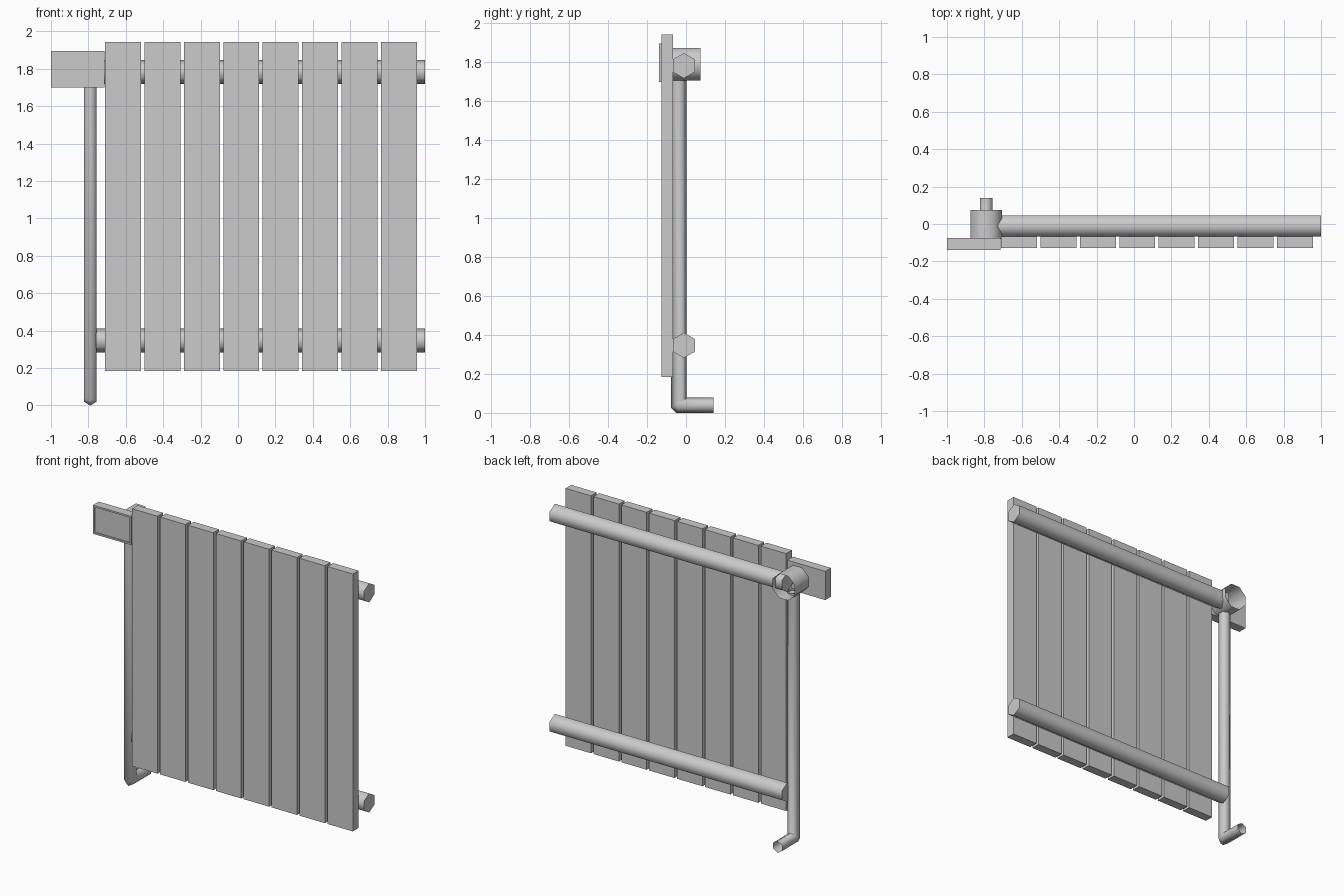
import bpy, bmesh, math
from mathutils import Vector

if "Cube" in bpy.data.objects:
    bpy.data.objects.remove(bpy.data.objects["Cube"])


def finish(name, bm, smooth=False):
    bmesh.ops.recalc_face_normals(bm, faces=bm.faces)
    me = bpy.data.meshes.new(name)
    bm.to_mesh(me)
    bm.free()
    ob = bpy.data.objects.new(name, me)
    bpy.context.collection.objects.link(ob)
    if smooth:
        bpy.context.view_layer.objects.active = ob
        ob.select_set(True)
        bpy.ops.object.shade_smooth_by_angle(angle=math.radians(65))
        ob.select_set(False)
    return ob


def box_bm(lo, hi):
    lo, hi = Vector(lo), Vector(hi)
    bm = bmesh.new()
    bmesh.ops.create_cube(bm, size=1)
    for v in bm.verts:
        v.co = (lo + hi) / 2 + v.co * (hi - lo)
    return bm


def ring(center, u, v, sides, offset=0.0):
    """Points of a ring; u and v are the two half-axis vectors."""
    c, u, v = Vector(center), Vector(u), Vector(v)
    angles = [offset + 2 * math.pi * i / sides for i in range(sides)]
    return [c + u * math.cos(a) + v * math.sin(a) for a in angles]


def loft(name, rings, capped):
    bm = bmesh.new()
    loops = [[bm.verts.new(p) for p in r] for r in rings]
    n = len(loops[0])
    for a, b in zip(loops, loops[1:]):
        for i in range(n):
            j = (i + 1) % n
            bm.faces.new((a[i], a[j], b[j], b[i]))
    if capped:
        bm.faces.new(loops[0])
        bm.faces.new(loops[-1])
    return finish(name, bm, smooth=True)


# Flat vertical heating panels
for i in range(8):
    x = -0.711 + i * 0.2108
    finish(f"panel_{i + 1}", box_bm((x, -0.127, 0.185), (x + 0.192, -0.066, 1.944)))

# Horizontal six-sided header tubes
for name, z in (("lower_header", 0.347), ("upper_header", 1.783)):
    loft(name, [ring((x, -0.011, z), (0, 0, 0.065), (0, 0.065, 0), 6)
                for x in (-0.758, 1.0)], capped=True)

# Supply pipe with a mitred elbow towards the wall, open at both ends
R, PX = 0.039, -0.79
inner_outer = [((0.002, 1.72), (-0.076, 1.72)),
               ((0.002, 0.079), (-0.076, 0.026)),
               ((0.002, 0.079), (-0.051, 0.0)),
               ((0.14, 0.079), (0.14, 0.0))]
rings = []
for (yi, zi), (yo, zo) in inner_outer:
    rings.append(ring((PX, (yi + yo) / 2, (zi + zo) / 2),
                      (0, (yo - yi) / 2, (zo - zi) / 2), (R, 0, 0), 6))
loft("supply_pipe", rings, capped=False)

# Eight-sided valve sleeve, open at the back
loft("valve_sleeve", [ring((PX, y, 1.79), (0.09, 0, 0), (0, 0, 0.09), 8, math.pi / 8)
                      for y in (-0.08, 0.074)], capped=False)

# Control unit with a recessed screen
bm = box_bm((-1.0, -0.138, 1.70), (-0.713, -0.076, 1.896))
bm.normal_update()
front = [f for f in bm.faces if f.normal.y < -0.9]
bmesh.ops.inset_region(bm, faces=front, thickness=0.016)
inner = bmesh.ops.extrude_face_region(bm, geom=front)
bmesh.ops.translate(bm, vec=(0, 0.008, 0),
                    verts=[g for g in inner["geom"] if isinstance(g, bmesh.types.BMVert)])
bmesh.ops.delete(bm, geom=[f for f in front if f.is_valid], context='FACES_ONLY')
finish("control_unit", bm)
